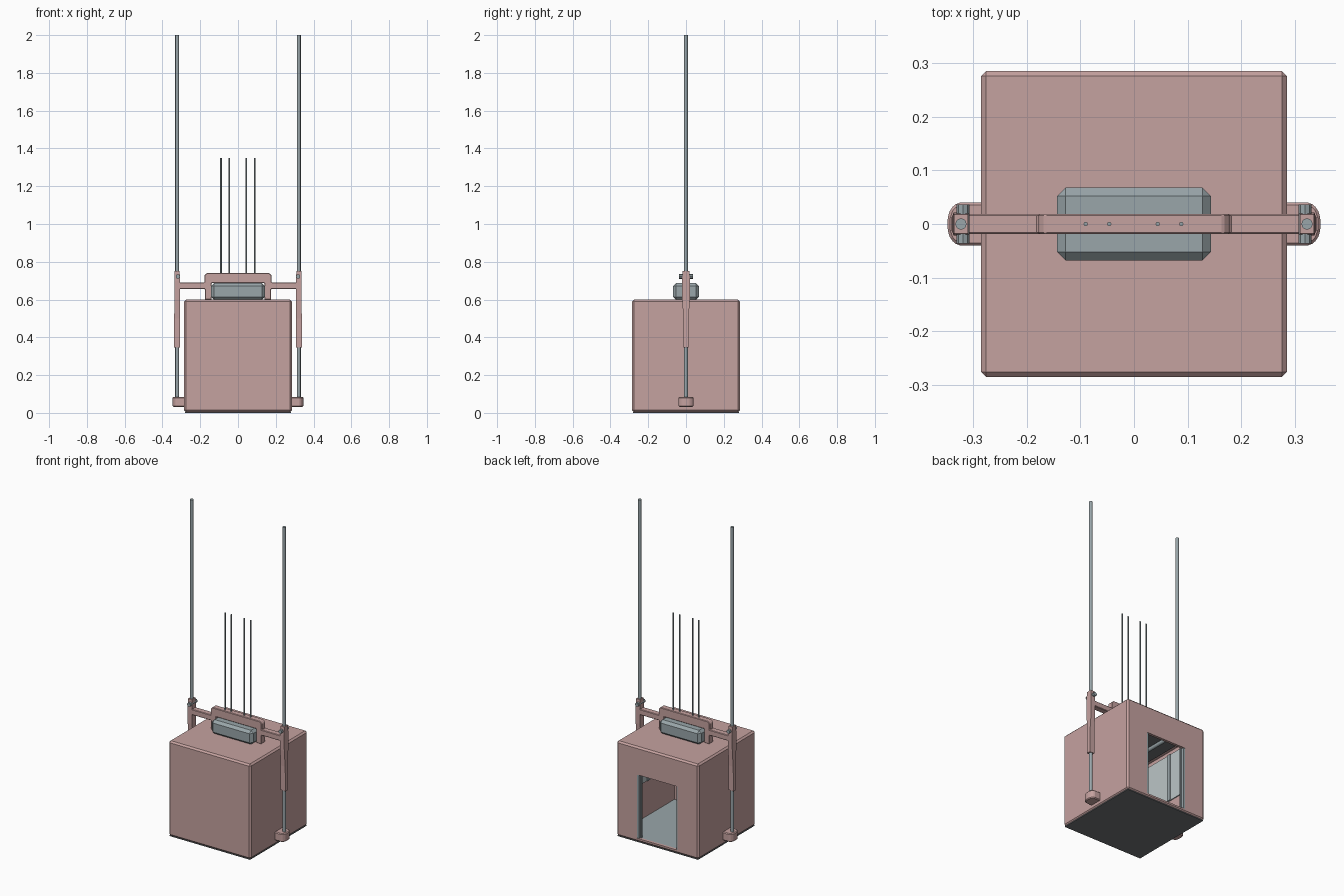
import bpy, bmesh, math
from mathutils import Matrix, Vector

if "Cube" in bpy.data.objects:
    bpy.data.objects.remove(bpy.data.objects["Cube"])


def material(name, rgb):
    m = bpy.data.materials.new(name)
    m.diffuse_color = (*rgb, 1)
    m.use_nodes = True
    m.node_tree.nodes["Principled BSDF"].inputs["Base Color"].default_value = m.diffuse_color
    return m


ROSE = material("rose_paint", (0.56, 0.36, 0.35))
STEEL = material("blue_grey_steel", (0.32, 0.38, 0.40))
DARK = material("dark_grey", (0.16, 0.17, 0.18))
PALE = material("pale_panel", (0.5, 0.56, 0.57))


def finish(name, bm, mat):
    bmesh.ops.recalc_face_normals(bm, faces=bm.faces)
    me = bpy.data.meshes.new(name)
    bm.to_mesh(me)
    bm.free()
    me.materials.append(mat)
    ob = bpy.data.objects.new(name, me)
    bpy.context.collection.objects.link(ob)
    return ob


def box(name, x, y, z, mat, bevel=0):
    bm = bmesh.new()
    bmesh.ops.create_cube(bm, size=1)
    for v in bm.verts:
        v.co = Vector([(r[0] + r[1]) / 2 + c * (r[1] - r[0]) for c, r in zip(v.co, (x, y, z))])
    if bevel:
        bmesh.ops.bevel(bm, geom=bm.edges[:], offset=bevel, segments=1, affect='EDGES')
    return finish(name, bm, mat)


def rod(name, a, b, r, mat, sides=12):
    a, b = Vector(a), Vector(b)
    bm = bmesh.new()
    turn = (b - a).to_track_quat('Z', 'Y').to_matrix().to_4x4()
    bmesh.ops.create_cone(bm, cap_ends=True, segments=sides, radius1=r, radius2=r,
                          depth=(b - a).length, matrix=Matrix.Translation((a + b) / 2) @ turn)
    ob = finish(name, bm, mat)
    for p in ob.data.polygons:
        p.use_smooth = len(p.vertices) == 4
    ob.data.set_sharp_from_angle(angle=math.radians(40))
    return ob


def prism(name, pts, axis, lo, hi, mat, bevel=0):
    # Outline in (x, z) extruded along y, or in (x, y) extruded along z
    bm = bmesh.new()
    put = (lambda p: (p[0], lo, p[1])) if axis == 'y' else (lambda p: (p[0], p[1], lo))
    f = bm.faces.new([bm.verts.new(put(p)) for p in pts])
    new = bmesh.ops.extrude_face_region(bm, geom=[f])['geom']
    step = (0, hi - lo, 0) if axis == 'y' else (0, 0, hi - lo)
    bmesh.ops.translate(bm, vec=step, verts=[g for g in new if isinstance(g, bmesh.types.BMVert)])
    if bevel:
        bmesh.ops.recalc_face_normals(bm, faces=bm.faces)
        bmesh.ops.bevel(bm, geom=bm.edges[:], offset=bevel, segments=1, affect='EDGES')
    return finish(name, bm, mat)


def loft(name, rings, mat):
    # Stack of rectangles (x0, x1, half_y, z)
    bm = bmesh.new()
    loops = [[bm.verts.new(p) for p in ((a, -h, z), (b, -h, z), (b, h, z), (a, h, z))]
             for a, b, h, z in rings]
    for l, u in zip(loops, loops[1:]):
        for i in range(4):
            bm.faces.new((l[i], l[(i + 1) % 4], u[(i + 1) % 4], u[i]))
    bm.faces.new(loops[0])
    bm.faces.new(loops[-1])
    return finish(name, bm, mat)


def subtract(ob, cutters):
    for c in cutters:
        c.hide_render = True
        m = ob.modifiers.new("cut", 'BOOLEAN')
        m.object, m.operation, m.solver = c, 'DIFFERENCE', 'EXACT'
    ev = ob.evaluated_get(bpy.context.evaluated_depsgraph_get())
    me = bpy.data.meshes.new_from_object(ev)
    ob.modifiers.clear()
    ob.data = me
    for c in cutters:
        bpy.data.objects.remove(c)


# Hollow cabin with a doorway at the back
W = 0.285
cabin = box("cabin_shell", (-W, W), (-W, W), (0.004, 0.6), ROSE, 0.01)
subtract(cabin, [
    box("room_cutter", (-0.268, 0.268), (-0.268, 0.268), (0.02, 0.575), ROSE),
    box("door_cutter", (-0.142, 0.142), (0.2, 0.4), (0.025, 0.425), ROSE)])
box("cabin_underside", (-0.28, 0.28), (-0.28, 0.28), (0, 0.006), DARK)
box("cabin_floor", (-0.268, 0.268), (-0.268, 0.268), (0.019, 0.025), STEEL)

# Ceiling panel with lamp tubes
box("ceiling_panel", (-0.24, 0.24), (-0.24, 0.24), (0.565, 0.576), DARK)
for x in (-0.14, 0, 0.14):
    rod("ceiling_lamp", (x, -0.18, 0.555), (x, 0.18, 0.555), 0.012, STEEL)

# Upper wall panels with a gap strip between each pair
for a, b in ((-0.255, -0.012), (0.012, 0.255)):
    box("front_wall_panel", (a, b), (-0.269, -0.262), (0.25, 0.55), PALE)
    for s in (-1, 1):
        box("side_wall_panel", sorted((s * 0.269, s * 0.262)), (a, b), (0.25, 0.55), PALE)
box("front_wall_strip", (-0.012, 0.012), (-0.269, -0.257), (0.25, 0.55), STEEL)

# Roof machine box and the lifting yoke around it
box("roof_machine_box", (-0.143, 0.143), (-0.068, 0.068), (0.598, 0.687), STEEL, 0.016)
half = [(0.14, 0.6), (0.175, 0.6), (0.175, 0.655), (0.315, 0.655), (0.315, 0.69),
        (0.178, 0.69), (0.178, 0.727), (0.166, 0.74)]
inner = [(0.14, 0.687)]
outline = inner + half + [(-x, z) for x, z in reversed(half)] + [(-0.14, 0.687)]
prism("lifting_yoke", outline, 'y', -0.019, 0.019, ROSE, 0.003)

# Hoist cables
for x in (-0.09, -0.046, 0.044, 0.088):
    rod("hoist_cable", (x, 0, 0.735), (x, 0, 1.35), 0.004, STEEL, 8)

for s in (-1, 1):
    cx = s * 0.322
    box("side_wall_strip", sorted((s * 0.269, s * 0.257)), (-0.012, 0.012), (0.25, 0.55), STEEL)
    # Guide rail, sliding arm and clamp bolt
    rod("guide_rail", (cx, 0, 0.06), (cx, 0, 2), 0.0105, STEEL)
    rings = [(0.306, 0.340, 0.013, 0.345), (0.306, 0.338, 0.014, 0.5), (0.307, 0.336, 0.020, 0.6),
             (0.307, 0.336, 0.021, 0.7), (0.309, 0.335, 0.018, 0.75)]
    loft("guide_arm", [(s * a, s * b, h, z) for a, b, h, z in rings], ROSE)
    rod("clamp_bolt", (s * 0.318, -0.036, 0.722), (s * 0.318, 0.036, 0.722), 0.012, STEEL, 8)
    # Rail foot with rounded outer end
    foot = [(0.28, -0.04), (0.328, -0.04), (0.341, -0.029), (0.347, -0.012),
            (0.347, 0.012), (0.341, 0.029), (0.328, 0.04), (0.28, 0.04)]
    prism("rail_foot", [(s * x, y) for x, y in foot], 'z', 0.032, 0.085, ROSE, 0.005)
    # Sliding door leaf tucked at each side of the doorway
    box("door_leaf", sorted((s * 0.122, s * 0.26)), (0.258, 0.2675), (0.026, 0.43), STEEL)
    box("door_jamb", sorted((s * 0.13, s * 0.143)), (0.2675, 0.282), (0.025, 0.425), STEEL)
